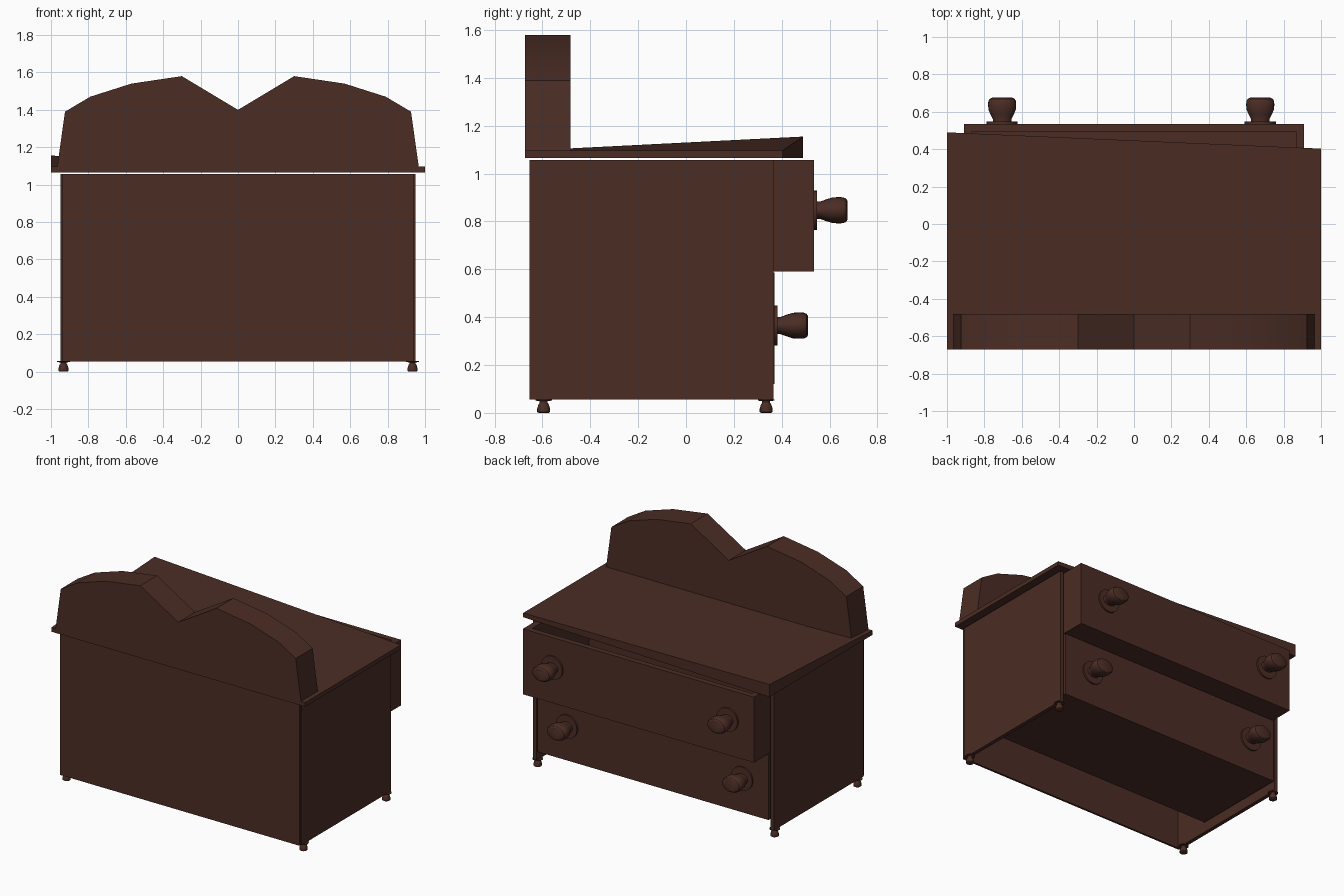
import bpy, bmesh, math
from mathutils import Matrix

if "Cube" in bpy.data.objects:
    bpy.data.objects.remove(bpy.data.objects["Cube"])

wood = bpy.data.materials.new("dark_brown_wood")
wood.diffuse_color = (0.07, 0.026, 0.018, 1)
wood.use_nodes = True
wood.node_tree.nodes["Principled BSDF"].inputs["Base Color"].default_value = wood.diffuse_color


def finish(name, bm, smooth=False):
    bmesh.ops.recalc_face_normals(bm, faces=bm.faces)
    me = bpy.data.meshes.new(name)
    bm.to_mesh(me)
    bm.free()
    me.materials.append(wood)
    ob = bpy.data.objects.new(name, me)
    bpy.context.collection.objects.link(ob)
    if smooth:
        bpy.ops.object.select_all(action='DESELECT')
        ob.select_set(True)
        bpy.context.view_layer.objects.active = ob
        bpy.ops.object.shade_smooth_by_angle(angle=math.radians(30))
    return ob


def add_box(bm, x0, x1, y0, y1, z0, z1):
    m = Matrix.Translation(((x0 + x1) / 2, (y0 + y1) / 2, (z0 + z1) / 2))
    m = m @ Matrix.Diagonal((x1 - x0, y1 - y0, z1 - z0, 1))
    return bmesh.ops.create_cube(bm, size=1, matrix=m)["verts"]


def box(name, *dims):
    bm = bmesh.new()
    add_box(bm, *dims)
    return finish(name, bm)


def lathe(name, profile, matrix, sides=24):
    """Turn (radius, height) points around z, then place with a matrix."""
    bm = bmesh.new()
    rings = [[bm.verts.new((r * math.cos(math.tau * i / sides),
                            r * math.sin(math.tau * i / sides), h))
              for i in range(sides)] for r, h in profile]
    for a, b in zip(rings, rings[1:]):
        for i in range(sides):
            j = (i + 1) % sides
            bm.faces.new((a[i], a[j], b[j], b[i]))
    bm.faces.new(rings[0])
    bm.faces.new(rings[-1])
    bm.transform(matrix)
    return finish(name, bm, True)


# Cabinet: two sides and a back, open underneath
for s, side in ((-1, "left"), (1, "right")):
    box(side + "_side_panel", *sorted((s * 0.92, s * 0.948)), -0.64, 0.365, 0.055, 1.058)
box("back_panel", -0.942, 0.942, -0.655, -0.64, 0.055, 1.058)

# Table top, with one front corner lifted and pushed out
bm = bmesh.new()
for v in add_box(bm, -1, 1, -0.672, 0.403, 1.066, 1.096):
    if v.co.x < 0 and v.co.y > 0:
        v.co.y = 0.49
        if v.co.z > 1.08:
            v.co.z = 1.155
finish("table_top", bm)

# Double-arched backboard
half = [(0.97, 1.07), (0.925, 1.39), (0.79, 1.47), (0.57, 1.54), (0.30, 1.58)]
outline = half + [(0, 1.40)] + [(-x, z) for x, z in reversed(half)]
bm = bmesh.new()
face = bm.faces.new([bm.verts.new((x, -0.672, z)) for x, z in outline])
ext = bmesh.ops.extrude_face_region(bm, geom=[face])["geom"]
bmesh.ops.translate(bm, vec=(0, 0.19, 0),
                    verts=[g for g in ext if isinstance(g, bmesh.types.BMVert)])
finish("backboard", bm, True)

# Drawers (open boxes) with knobs and round backplates
plate = [(0.083, 0), (0.083, 0.012)]
knob = [(0.036, 0.01), (0.036, 0.025), (0.045, 0.05), (0.053, 0.075), (0.055, 0.10),
        (0.054, 0.122), (0.049, 0.134), (0.040, 0.140)]
for name, front, z0, z1 in (("lower", 0.37, 0.12, 0.586), ("upper", 0.535, 0.592, 1.058)):
    back = front - 0.72
    bm = bmesh.new()
    add_box(bm, -0.91, 0.91, front - 0.04, front, z0, z1)
    add_box(bm, -0.91, 0.91, back, back + 0.04, z0, z1)
    add_box(bm, -0.91, -0.865, back + 0.04, front - 0.04, z0, z1)
    add_box(bm, 0.865, 0.91, back + 0.04, front - 0.04, z0, z1)
    add_box(bm, -0.865, 0.865, back + 0.04, front - 0.04, z0, z0 + 0.04)
    finish(name + "_drawer", bm)
    for x, side in ((-0.705, "left"), (0.675, "right")):
        place = (Matrix.Translation((x, front, z0 + 0.255 if name == "upper" else z0 + 0.245))
                 @ Matrix.Rotation(-math.pi / 2, 4, 'X'))
        lathe(f"{name}_{side}_backplate", plate, place)
        lathe(f"{name}_{side}_knob", knob, place @ Matrix.Diagonal((1.37, 1, 1, 1)))

# Small turned feet
foot = [(0.021, 0), (0.027, 0.004), (0.027, 0.018), (0.022, 0.034), (0.017, 0.042),
        (0.017, 0.05), (0.034, 0.051), (0.034, 0.056)]
for x, side in ((-0.933, "left"), (0.933, "right")):
    for y, end in ((-0.595, "front"), (0.335, "back")):
        lathe(f"{end}_{side}_foot", foot, Matrix.Translation((x, y, 0)), 16)
